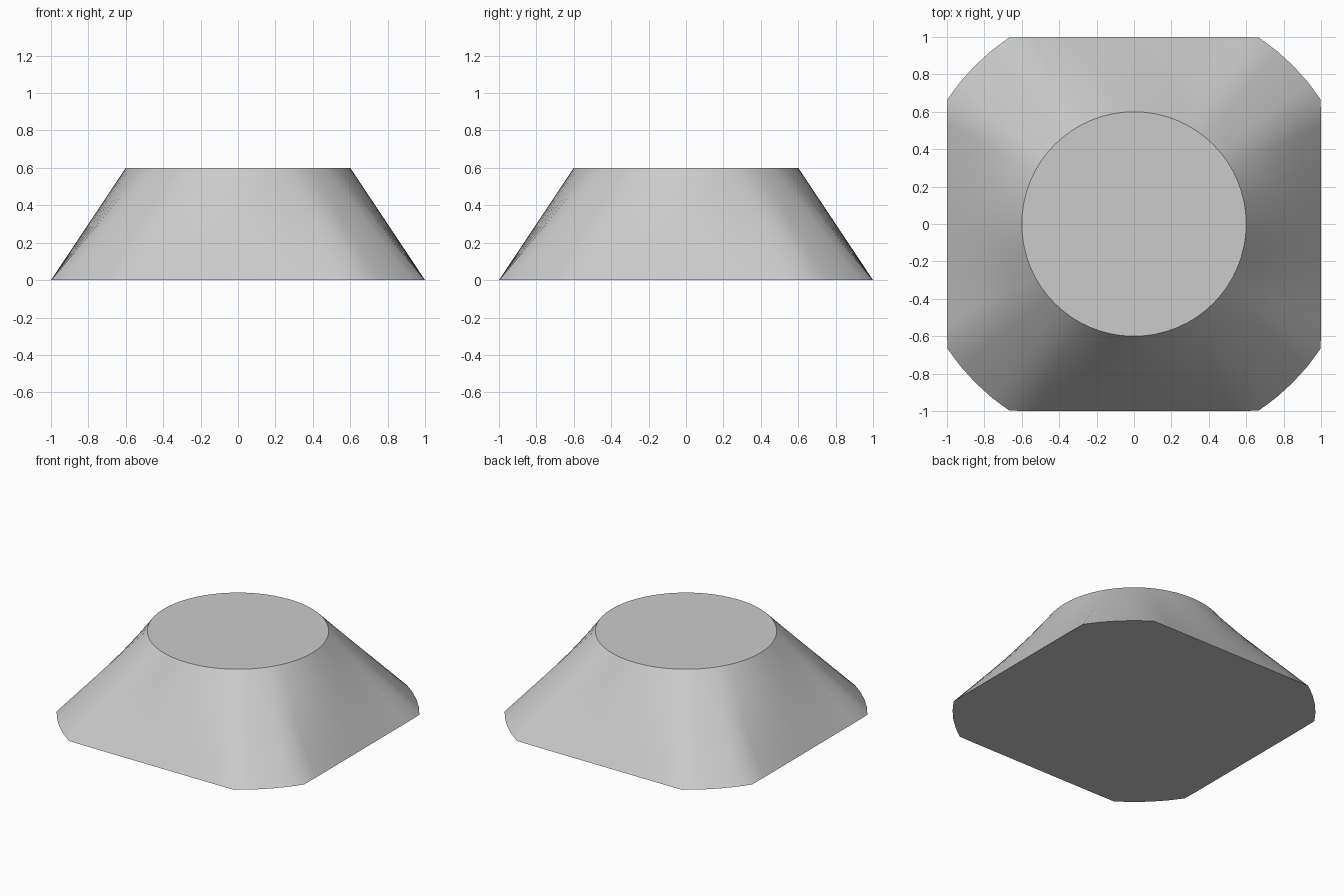
import bpy
import bmesh
from math import cos, sin, pi, radians

SEGMENTS = 64
RINGS = 4
HEIGHT = 0.6
TOP_RADIUS = 0.6
CORNER_RADIUS = 1.2

cube = bpy.data.objects.get("Cube")
if cube:
    bpy.data.objects.remove(cube, do_unlink=True)

# Plain grey material
grey = bpy.data.materials.new("light_grey")
grey.use_nodes = True
colour = (0.6, 0.6, 0.6, 1)
grey.diffuse_color = colour
grey.node_tree.nodes["Principled BSDF"].inputs["Base Color"].default_value = colour


def base_radius(a):
    """Square of half-width 1 with its corners rounded off by a circle."""
    return min(CORNER_RADIUS, 1 / max(abs(cos(a)), abs(sin(a))))


# Loft from the rounded square base to the round top
bm = bmesh.new()
rings = []
for r in range(RINGS + 1):
    t = r / RINGS
    ring = []
    for i in range(SEGMENTS):
        a = 2 * pi * i / SEGMENTS
        radius = base_radius(a) * (1 - t) + TOP_RADIUS * t
        ring.append(bm.verts.new((radius * cos(a), radius * sin(a), HEIGHT * t)))
    rings.append(ring)

for low, high in zip(rings, rings[1:]):
    for i in range(SEGMENTS):
        j = (i + 1) % SEGMENTS
        bm.faces.new((low[i], low[j], high[j], high[i]))

# Flat caps
bm.faces.new(rings[-1])
bm.faces.new(rings[0][::-1])

mesh = bpy.data.meshes.new("tapered_base")
bm.to_mesh(mesh)
bm.free()
mesh.materials.append(grey)
body = bpy.data.objects.new("tapered_base", mesh)
bpy.context.collection.objects.link(body)

# Smooth sides, sharp rims
bpy.context.view_layer.objects.active = body
body.select_set(True)
bpy.ops.object.shade_smooth_by_angle(angle=radians(35))
